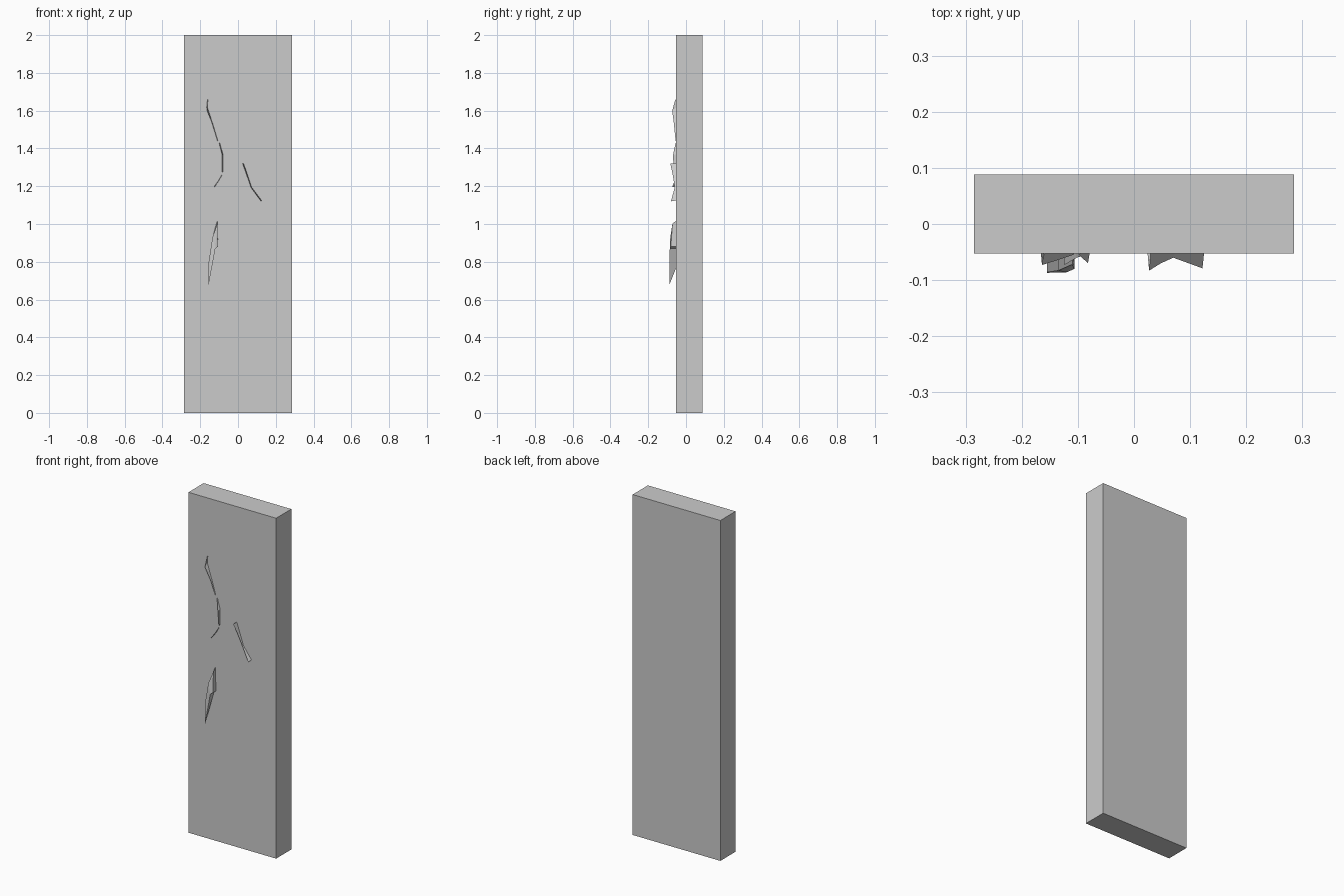
import bpy, bmesh

if "Cube" in bpy.data.objects:
    bpy.data.objects.remove(bpy.data.objects["Cube"])

FACE = -0.053   # y of the slab's front face


def make(name, bm):
    bmesh.ops.recalc_face_normals(bm, faces=bm.faces)
    me = bpy.data.meshes.new(name)
    bm.to_mesh(me)
    bm.free()
    ob = bpy.data.objects.new(name, me)
    bpy.context.collection.objects.link(ob)
    return ob


def splinter(name, pts, w=0.003):
    """Thin ridge along the front face; each point is (x, z, base z, y of the crest)."""
    bm = bmesh.new()
    rows = []
    for x, z, zb, y in pts:
        rows.append([bm.verts.new(c) for c in
                     ((x - w, FACE + 0.002, zb), (x, y, z), (x + w, FACE + 0.002, zb))])
    for a, b in zip(rows, rows[1:]):
        for i in range(3):
            j = (i + 1) % 3
            bm.faces.new((a[i], a[j], b[j], b[i]))
    bm.faces.new(rows[0])
    bm.faces.new(rows[-1][::-1])
    return make(name, bm)


# Flat door-like slab
bm = bmesh.new()
bmesh.ops.create_cube(bm, size=1)
for v in bm.verts:
    v.co = (v.co.x * 0.57, v.co.y * 0.141 + 0.0175, v.co.z * 2 + 1)
make("slab", bm)

# Raised splinters, upper left
splinter("upper_splinter", [(-0.16, 1.66, 1.66, -0.056), (-0.164, 1.60, 1.62, -0.073),
                            (-0.135, 1.53, 1.53, -0.064), (-0.108, 1.44, 1.44, -0.055)], 0.002)
splinter("middle_splinter", [(-0.098, 1.43, 1.43, -0.055), (-0.082, 1.36, 1.37, -0.070),
                             (-0.082, 1.27, 1.28, -0.060)])
splinter("short_splinter", [(-0.085, 1.26, 1.26, -0.055), (-0.102, 1.23, 1.23, -0.060),
                            (-0.124, 1.195, 1.20, -0.073)], 0.002)

# Raised splinter, right
splinter("right_splinter", [(0.027, 1.32, 1.32, -0.083), (0.048, 1.26, 1.26, -0.070),
                            (0.07, 1.195, 1.195, -0.060), (0.122, 1.12, 1.125, -0.079)])

# Peeling flap, lower left: (x, z, base z, y of the outer face)
flap = [(-0.110, 1.00, 1.02, -0.072), (-0.135, 0.93, 0.93, -0.083),
        (-0.155, 0.80, 0.80, -0.086), (-0.155, 0.68, 0.77, -0.087),
        (-0.120, 0.87, 0.87, -0.086), (-0.106, 0.88, 0.88, -0.080)]
bm = bmesh.new()
outer = [bm.verts.new((x, y, z)) for x, z, zb, y in flap]
inner = [bm.verts.new((x, FACE + 0.002, zb)) for x, z, zb, y in flap]
n = len(flap)
for i in range(n):
    j = (i + 1) % n
    bm.faces.new((outer[i], outer[j], inner[j], inner[i]))
bmesh.ops.triangulate(bm, faces=[bm.faces.new(outer), bm.faces.new(inner[::-1])])
make("peeling_flap", bm)
